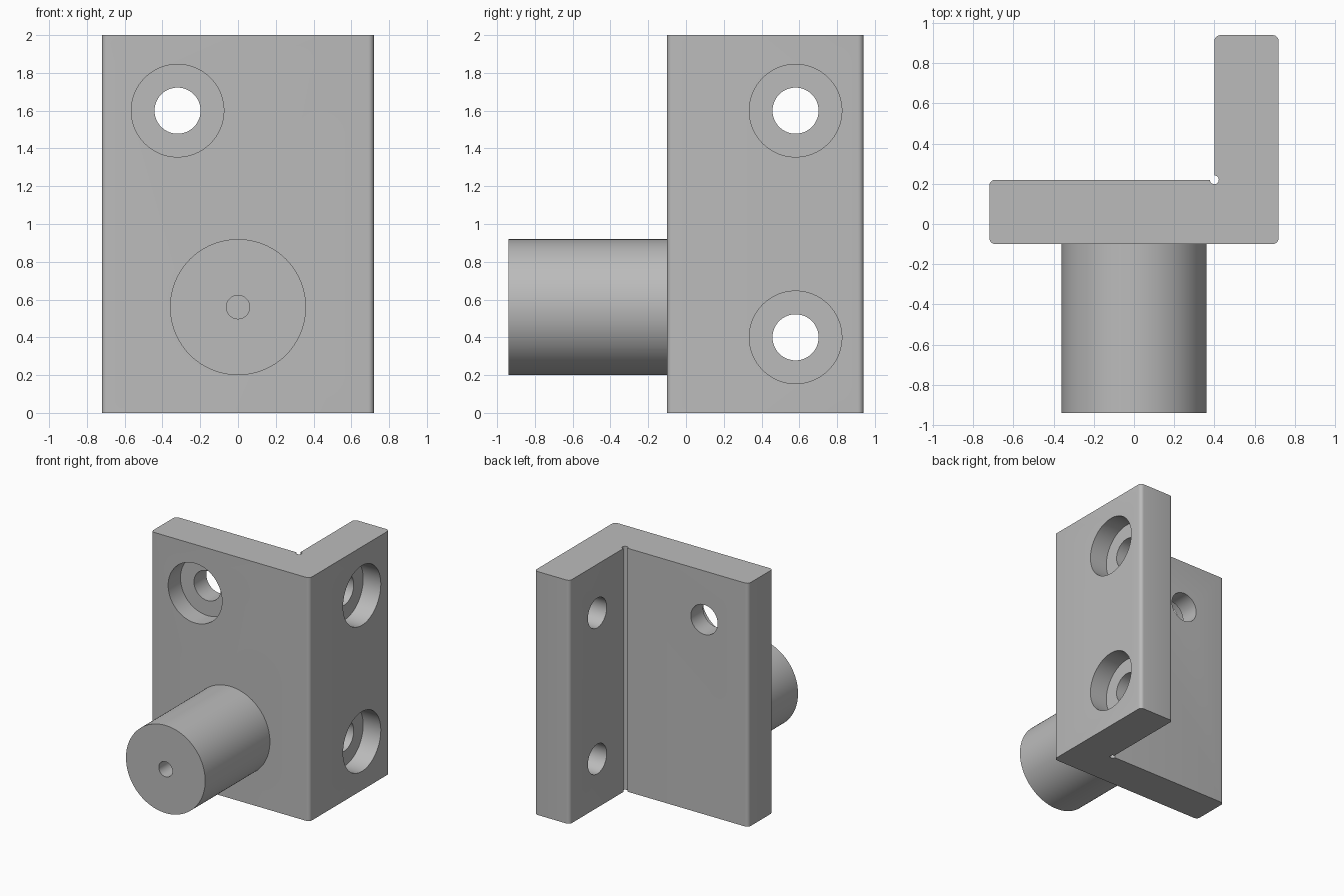
import bpy
import bmesh
from math import pi, cos, sin, radians
from mathutils import Vector, Matrix

if "Cube" in bpy.data.objects:
    bpy.data.objects.remove(bpy.data.objects["Cube"], do_unlink=True)

# One grey metal for the whole part
metal = bpy.data.materials.new("grey metal")
metal.use_nodes = True
GREY = (0.5, 0.5, 0.5, 1)
metal.diffuse_color = GREY
metal.node_tree.nodes["Principled BSDF"].inputs["Base Color"].default_value = GREY

HEIGHT, CORNER, RELIEF = 2.0, 0.03, 0.022
HALF, FRONT, INNER, BACK, LEG = 0.72, -0.10, 0.22, 0.94, 0.40


def make_object(name, bm):
    mesh = bpy.data.meshes.new(name)
    bmesh.ops.recalc_face_normals(bm, faces=bm.faces)
    bm.to_mesh(mesh)
    bm.free()
    mesh.materials.append(metal)
    obj = bpy.data.objects.new(name, mesh)
    bpy.context.collection.objects.link(obj)
    return obj


def arc(cx, cy, r, start, end, steps):
    angles = [radians(start + (end - start) * i / steps) for i in range(steps + 1)]
    return [(cx + r * cos(a), cy + r * sin(a)) for a in angles]


def cylinder(name, start, end, radius, sides=96):
    a, b = Vector(start), Vector(end)
    turn = (b - a).to_track_quat('Z', 'Y').to_matrix().to_4x4()
    bm = bmesh.new()
    bmesh.ops.create_cone(bm, cap_ends=True, segments=sides, radius1=radius,
                          radius2=radius, depth=(b - a).length,
                          matrix=Matrix.Translation((a + b) / 2) @ turn)
    return make_object(name, bm)


def combine(target, tool, operation):
    mod = target.modifiers.new(operation.title(), 'BOOLEAN')
    mod.operation, mod.object, mod.solver = operation, tool, 'EXACT'
    bpy.context.view_layer.objects.active = target
    bpy.ops.object.modifier_apply(modifier=mod.name)
    bpy.data.objects.remove(tool, do_unlink=True)


# Angle plate: rounded L profile with a round relief in the inner corner
c = CORNER
profile = (arc(-HALF + c, FRONT + c, c, 180, 270, 6)
           + arc(HALF - c, FRONT + c, c, 270, 360, 6)
           + arc(HALF - c, BACK - c, c, 0, 90, 6)
           + arc(LEG + c, BACK - c, c, 90, 180, 6)
           + arc(LEG, INNER, RELIEF, 90, -180, 18)
           + arc(-HALF + c, INNER - c, c, 90, 180, 6))
bm = bmesh.new()
base = bm.faces.new([bm.verts.new((x, y, 0)) for x, y in profile])
top = bmesh.ops.extrude_face_region(bm, geom=[base])
bmesh.ops.translate(bm, vec=(0, 0, HEIGHT),
                    verts=[v for v in top["geom"] if isinstance(v, bmesh.types.BMVert)])
bracket = make_object("angle_bracket", bm)

# Round boss on the front, with a blind centre hole
BOSS_Z = 0.56
combine(bracket, cylinder("boss", (0, -0.94, BOSS_Z), (0, 0, BOSS_Z), 0.36), 'UNION')
combine(bracket, cylinder("centre_hole", (0, -1.0, BOSS_Z), (0, -0.54, BOSS_Z), 0.062, 48),
        'DIFFERENCE')

# Counterbored screw holes: outer face point and inward direction
for point, inward in (((-0.32, FRONT, 1.6), (0, 1, 0)),
                      ((HALF, 0.58, 1.6), (-1, 0, 0)),
                      ((HALF, 0.58, 0.4), (-1, 0, 0))):
    p, d = Vector(point), Vector(inward)
    combine(bracket, cylinder("counterbore", p - d * 0.1, p + d * 0.16, 0.245), 'DIFFERENCE')
    combine(bracket, cylinder("screw_hole", p - d * 0.1, p + d * 0.5, 0.122, 64), 'DIFFERENCE')

# Smooth the round walls, keep the edges sharp
bpy.ops.object.select_all(action='DESELECT')
bracket.select_set(True)
bpy.context.view_layer.objects.active = bracket
bpy.ops.object.shade_smooth_by_angle(angle=radians(30))
